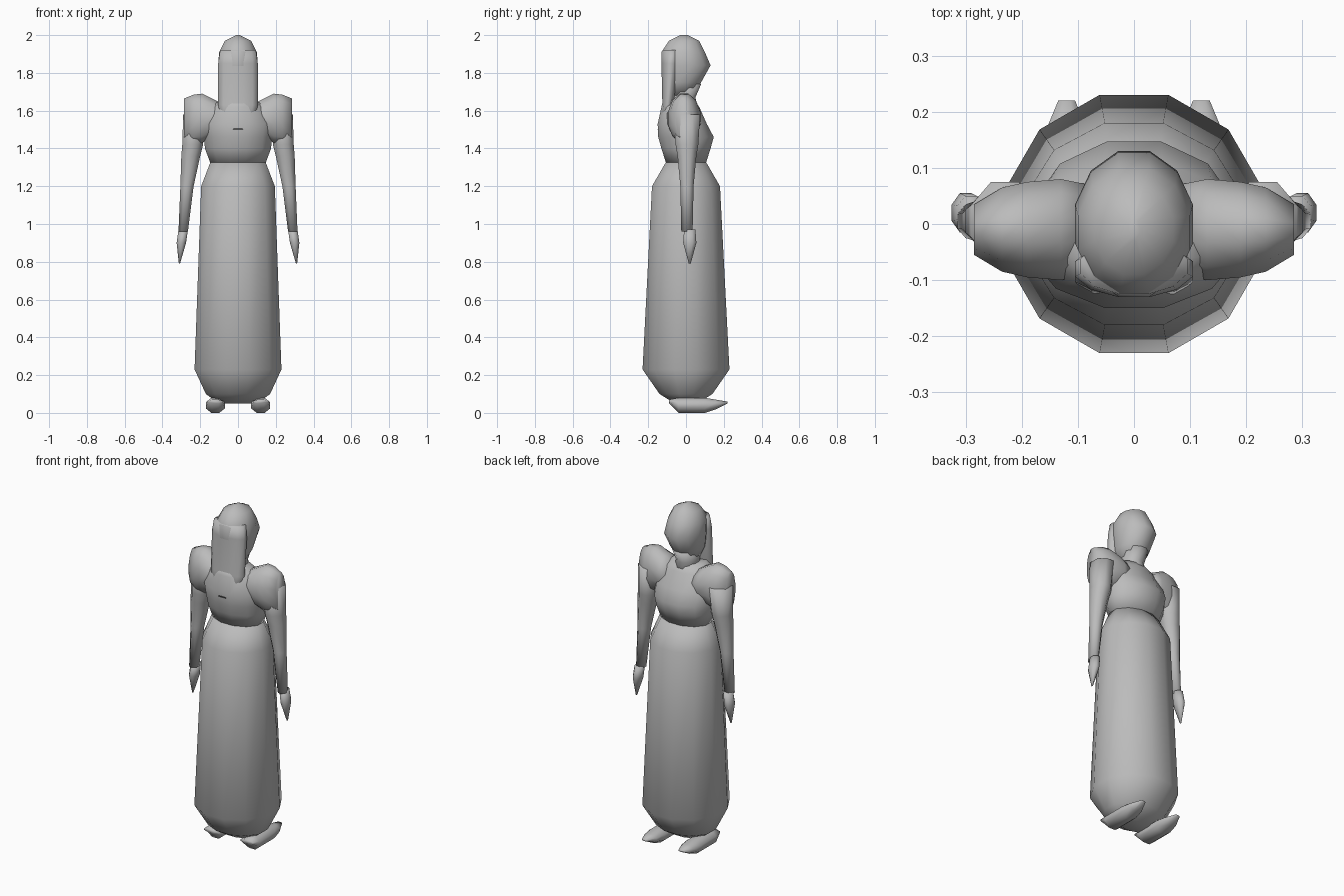
import bpy, bmesh, math
from mathutils import Vector

X, Y, Z = range(3)

cube = bpy.data.objects.get("Cube")
if cube:
    bpy.data.objects.remove(cube)

grey = (.5, .5, .5, 1)
material = bpy.data.materials.new("plain grey")
material.use_nodes = True
material.diffuse_color = grey
shader = material.node_tree.nodes["Principled BSDF"]
shader.inputs["Base Color"].default_value = grey


def loft(name, travel, drift, rings, sides=12, origin=(0, 0, 0), mirror=1):
    """Skin ellipses strung along the travel axis.
    Each ring gives its position, its two half-widths and its drift sideways."""
    across = [axis for axis in (X, Y, Z) if axis != travel]
    bm = bmesh.new()
    loops = []
    for position, width, depth, offset in rings:
        loop = []
        for step in range(sides):
            angle = math.tau * (step + .5) / sides
            flat = math.cos(math.pi / sides)
            point = Vector(origin)
            point[travel] += position
            point[across[0]] += width * math.cos(angle) / flat
            point[across[1]] += depth * math.sin(angle) / flat
            point[drift] += offset
            point.x *= mirror
            loop.append(bm.verts.new(point))
        loops.append(loop)

    # Bridge neighbouring rings and close both ends
    for lower, upper in zip(loops, loops[1:]):
        for step in range(sides):
            bm.faces.new((lower[step - 1], lower[step], upper[step], upper[step - 1]))
    bm.faces.new(loops[0])
    bm.faces.new(loops[-1])
    bmesh.ops.recalc_face_normals(bm, faces=bm.faces)
    for face in bm.faces:
        face.smooth = True

    mesh = bpy.data.meshes.new(name)
    bm.to_mesh(mesh)
    bm.free()
    mesh.materials.append(material)
    part = bpy.data.objects.new(name, mesh)
    bpy.context.collection.objects.link(part)


# Long skirt, gathered at the hem and at the waist
loft("skirt", Z, Y, [
    (.05, .1, .06, 0),
    (.1, .17, .14, 0),
    (.23, .23, .23, 0),
    (1.2, .195, .18, 0),
    (1.33, .145, .105, 0)])

# Bodice with bust and sloping shoulders
loft("bodice", Z, Y, [
    (1.32, .145, .105, 0),
    (1.4, .175, .13, 0),
    (1.46, .18, .147, 0),
    (1.53, .19, .13, -.02),
    (1.62, .14, .1, -.03),
    (1.66, .09, .08, -.04)])

# Neck, head and the hair hanging down the back
loft("neck", Z, Y, [
    (1.58, .08, .08, -.01),
    (1.67, .06, .07, -.02),
    (1.74, .07, .08, 0)])
loft("head", Z, Y, [
    (1.68, .055, .07, -.03),
    (1.75, .09, .1, -.02),
    (1.84, .105, .13, 0),
    (1.91, .1, .115, -.015),
    (1.97, .07, .08, -.01),
    (2, .01, .02, -.01)])
loft("hair", Z, Y, [
    (1.5, .08, .03, -.12),
    (1.63, .105, .03, -.095),
    (1.85, .105, .05, -.08),
    (1.92, .095, .05, -.075)])

for label, mirror in (("left", 1), ("right", -1)):
    # Puffed shoulder running outwards from the bodice
    loft(label + "_shoulder", X, Z, [
        (.08, .08, .08, 1.555),
        (.13, .09, .1, 1.56),
        (.19, .085, .13, 1.56),
        (.235, .075, .13, 1.555),
        (.285, .045, .11, 1.555)], 12, (0, -.01, 0), mirror)
    # Sleeve and forearm
    loft(label + "_arm", Z, X, [
        (1.58, .06, .07, .23),
        (1.42, .055, .06, .24),
        (1.36, .05, .05, .25),
        (1.2, .035, .035, .27),
        (.96, .025, .03, .29)], 8, (0, .005, 0), mirror)
    # Hand narrowing to the fingertips
    loft(label + "_hand", Z, X, [
        (.97, .025, .03, .29),
        (.9, .025, .035, .3),
        (.79, .003, .005, .31)], 8, (0, .02, 0), mirror)
    # Foot with a raised, pointed toe
    loft(label + "_foot", Y, Z, [
        (-.09, .04, .01, .06),
        (-.04, .05, .04, .04),
        (.1, .05, .04, .04),
        (.16, .04, .025, .045),
        (.22, .015, .005, .055)], 8, (.12, 0, 0), mirror)
